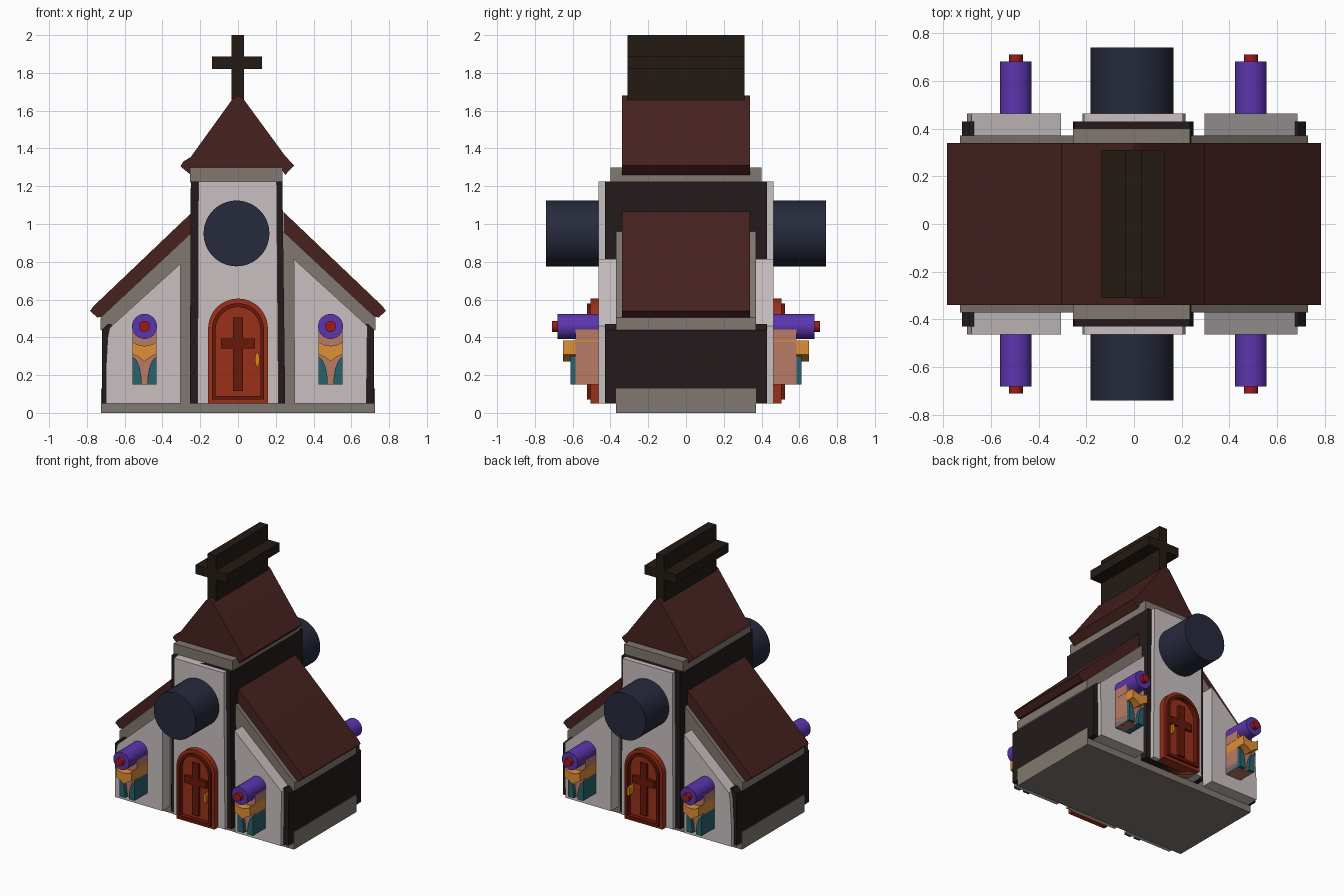
import bpy, math

if "Cube" in bpy.data.objects:
    bpy.data.objects.remove(bpy.data.objects["Cube"])


def paint(name, r, g, b):
    m = bpy.data.materials.new(name)
    m.diffuse_color = [(c / 255) ** 2.2 for c in (r, g, b)] + [1]
    m.use_nodes = True
    m.node_tree.nodes["Principled BSDF"].inputs["Base Color"].default_value = m.diffuse_color
    return m


WHITE = paint("plaster", 200, 191, 191)
DARK = paint("dark_wood", 40, 32, 33)
STONE = paint("stone", 128, 119, 111)
ROOF = paint("roof_brown", 72, 39, 37)
CROSS = paint("cross_brown", 40, 32, 26)
NAVY = paint("navy", 42, 46, 62)
RED = paint("door_red", 152, 52, 32)
MAROON = paint("door_dark", 104, 30, 18)
GOLD = paint("gold", 220, 135, 25)
PURPLE = paint("purple", 92, 56, 172)
CRIMSON = paint("crimson", 155, 32, 32)
ORANGE = paint("orange", 222, 142, 58)
SALMON = paint("salmon", 182, 122, 102)
TEAL = paint("teal", 46, 98, 108)


def slab(name, depth, mat, *outlines):
    """Fill x-z outlines (inner ones are holes) and extrude to y = +-depth."""
    cu = bpy.data.curves.new(name, 'CURVE')
    cu.dimensions = '2D'
    cu.fill_mode = 'BOTH'
    cu.extrude = depth
    for pts in outlines:
        s = cu.splines.new('POLY')
        s.points.add(len(pts) - 1)
        for p, (x, z) in zip(s.points, pts):
            p.co = (x, z, 0, 1)
        s.use_cyclic_u = True
    ob = bpy.data.objects.new(name, cu)
    ob.rotation_euler.x = math.pi / 2
    bpy.context.collection.objects.link(ob)
    bpy.ops.object.select_all(action='DESELECT')
    ob.select_set(True)
    bpy.context.view_layer.objects.active = ob
    bpy.ops.object.convert(target='MESH')
    ob = bpy.context.object
    ob.data.materials.clear()
    ob.data.materials.append(mat)
    bpy.ops.object.shade_smooth_by_angle(angle=math.radians(30))
    return ob


def rect(x0, x1, z0, z1):
    return [(x0, z0), (x1, z0), (x1, z1), (x0, z1)]


def arc(cx, cz, r, a0, a1, n):
    return [(cx + r * math.cos(math.radians(a0 + (a1 - a0) * i / n)),
             cz + r * math.sin(math.radians(a0 + (a1 - a0) * i / n))) for i in range(n + 1)]


def disc(cx, cz, r, n=48):
    return arc(cx, cz, r, 0, 360, n)[:-1]


def arch(hw, z0, top):
    return [(-hw, z0), (hw, z0)] + arc(0, top - hw, hw, 0, 180, 24)


def mirror(pts, s):
    return [(s * x, z) for x, z in pts][::s]


# Stone core: plinth, gable trim and corner strips
half = [(0.725, 0), (0.725, 0.13), (0.71, 0.13), (0.71, 0.43), (0.728, 0.44),
        (0.728, 0.505), (0.24, 0.96)]
slab("stone_core", 0.37, STONE, half + mirror(half, -1))

# Wings
for s, side in ((-1, "left"), (1, "right")):
    slab(side + "_corner_post", 0.43, DARK,
         mirror([(0.67, 0.05), (0.72, 0.05), (0.72, 0.44), (0.69, 0.47), (0.67, 0.47)], s))
    slab(side + "_wing_roof", 0.34, ROOF,
         mirror([(0.24, 0.95), (0.72, 0.51), (0.745, 0.505), (0.783, 0.54), (0.765, 0.565),
                 (0.24, 1.065)], s))
left_wall = [(-0.70, 0.05), (-0.305, 0.05), (-0.305, 0.79), (-0.68, 0.45), (-0.69, 0.40), (-0.70, 0.22)]
slab("left_wing_wall", 0.462, WHITE, left_wall)
slab("right_wing_wall", 0.462, WHITE, [(0.30, 0.05), (0.68, 0.05), (0.685, 0.46), (0.295, 0.815)])

# Tower
slab("tower_core", 0.43, DARK, [(-0.255, 0.05), (0.25, 0.05), (0.235, 1.225), (-0.25, 1.225)])
slab("tower_wall", 0.462, WHITE, [(-0.215, 0.05), (0.215, 0.05), (0.205, 1.225), (-0.21, 1.225)])
slab("tower_cornice", 0.40, STONE, rect(-0.255, 0.235, 1.22, 1.30))
slab("tower_roof", 0.34, ROOF,
     [(-0.25, 1.26), (-0.24, 1.29), (0.23, 1.29), (0.25, 1.26), (0.297, 1.31), (0.25, 1.36),
      (0.03, 1.66), (0.0, 1.68), (-0.03, 1.66), (-0.25, 1.355), (-0.29, 1.33), (-0.305, 1.305)])
slab("roof_cross", 0.31, CROSS,
     [(-0.035, 1.65), (0.032, 1.65), (0.032, 1.82), (0.127, 1.82), (0.127, 1.887), (0.032, 1.887),
      (0.032, 2.0), (-0.035, 2.0), (-0.035, 1.887), (-0.137, 1.887), (-0.137, 1.82), (-0.035, 1.82)])
slab("round_window", 0.74, NAVY, disc(-0.008, 0.95, 0.174, 64))

# Door
slab("door_panel", 0.49, RED, arch(0.125, 0.055, 0.565))
slab("door_frame", 0.505, RED, arch(0.158, 0.05, 0.605), arch(0.13, 0.07, 0.575))
slab("door_rim", 0.525, MAROON, arch(0.137, 0.07, 0.58), arch(0.118, 0.09, 0.56))
slab("door_cross", 0.51, MAROON,
     [(-0.027, 0.115), (0.027, 0.115), (0.027, 0.34), (0.09, 0.34), (0.09, 0.395), (0.027, 0.395),
      (0.027, 0.505), (-0.027, 0.505), (-0.027, 0.395), (-0.09, 0.395), (-0.09, 0.34), (-0.027, 0.34)])
slab("door_handle", 0.54, GOLD, [(0.102 + 0.012 * math.cos(i * math.pi / 8),
                                  0.282 + 0.037 * math.sin(i * math.pi / 8)) for i in range(16)])

# Stained windows
for cx, side in ((-0.495, "left"), (0.49, "right")):
    def at(pts):
        return [(cx + x, z) for x, z in pts]
    slab(side + "_window_pane", 0.585, SALMON, at(rect(-0.064, 0.064, 0.15, 0.46)))
    band = arc(0, 0.46, 0.105, 232, 308, 10)
    slab(side + "_window_band", 0.65, ORANGE,
         at([(-0.064, 0.382)] + band + [(0.064, 0.382), (0.064, 0.31), (0.03, 0.295), (0, 0.272),
                                       (-0.03, 0.295), (-0.064, 0.31)]))
    for s, part in ((-1, "_a"), (1, "_b")):
        leaf = [(0.015, 0.15), (0.064, 0.15), (0.064, 0.30), (0.04, 0.275), (0.024, 0.235), (0.017, 0.19)]
        slab(side + "_window_leaf" + part, 0.612, TEAL, at(mirror(leaf, s)))
    slab(side + "_window_rose", 0.68, PURPLE, disc(cx, 0.458, 0.066))
    slab(side + "_window_bud", 0.71, CRIMSON, disc(cx, 0.458, 0.029, 32))
